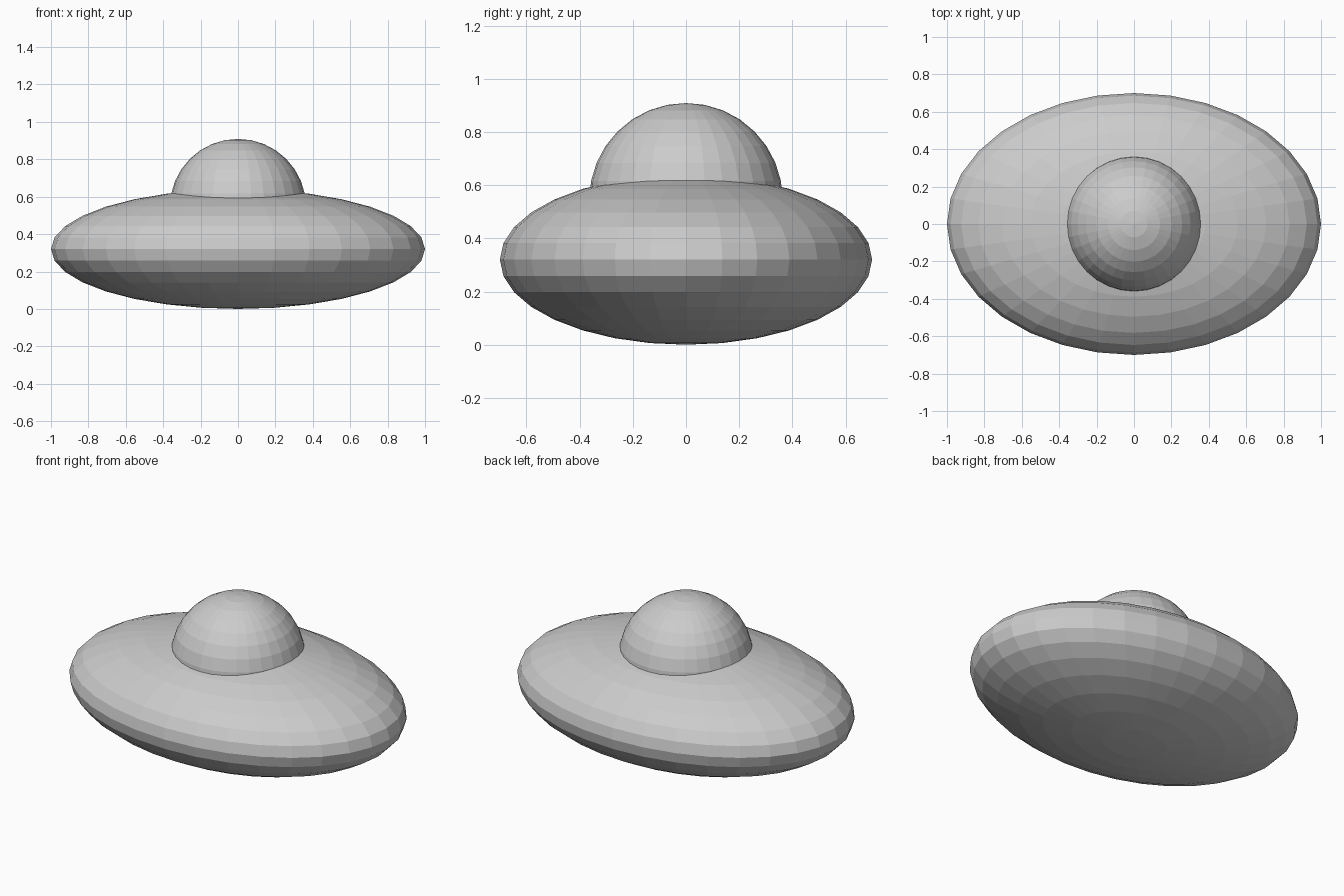
import bpy

cube = bpy.data.objects.get("Cube")
if cube:
    bpy.data.objects.remove(cube, do_unlink=True)

# Single flat metal colour
grey = bpy.data.materials.new("light_grey")
grey.use_nodes = True
colour = (0.6, 0.6, 0.6, 1)
grey.diffuse_color = colour
grey.node_tree.nodes["Principled BSDF"].inputs["Base Color"].default_value = colour


def ellipsoid(name, height, radii):
    """Flat-shaded faceted ellipsoid centred at the given height."""
    bpy.ops.mesh.primitive_uv_sphere_add(segments=32, ring_count=16, radius=1,
                                         location=(0, 0, height))
    obj = bpy.context.object
    obj.name = name
    obj.scale = radii
    bpy.ops.object.transform_apply(location=False, rotation=False, scale=True)
    obj.data.materials.append(grey)
    return obj


# Wide oval saucer hull
ellipsoid("saucer_hull", 0.32, (1.0, 0.7, 0.32))

# Round cockpit dome sunk into the hull
ellipsoid("cockpit_dome", 0.545, (0.364, 0.364, 0.364))
